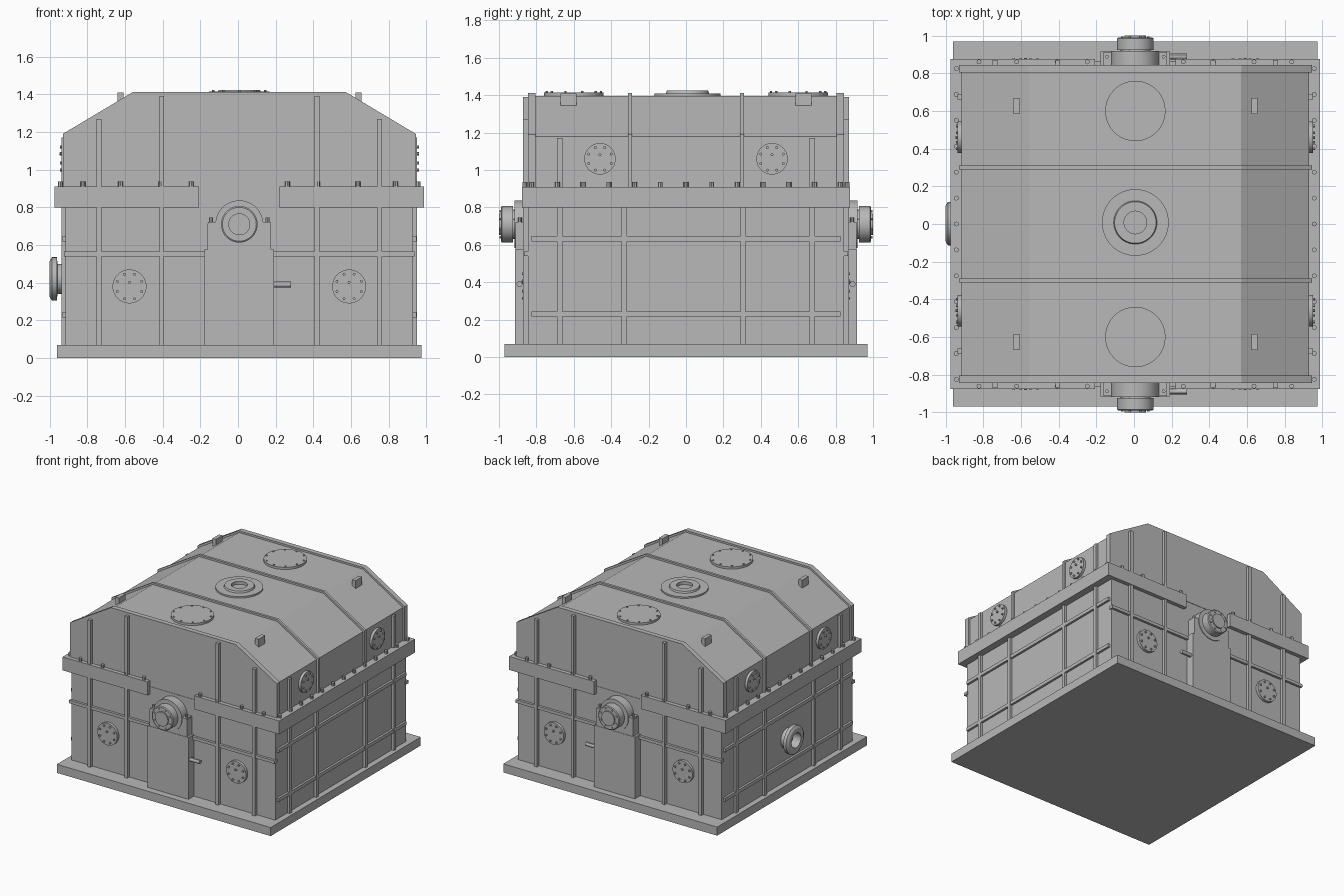
import bpy, bmesh, math
from mathutils import Vector, Matrix

if "Cube" in bpy.data.objects:
    bpy.data.objects.remove(bpy.data.objects["Cube"])

STEEL = bpy.data.materials.new("steel_grey")
STEEL.use_nodes = True
GREY = (0.48, 0.48, 0.48, 1)
STEEL.diffuse_color = GREY
STEEL.node_tree.nodes["Principled BSDF"].inputs["Base Color"].default_value = GREY

CX = 0.007      # centre line of the housing
WALL_Y = 0.845  # end walls
WALL_X = 0.922  # side walls
SIGNS = (-1, 1)


def finish(name, bm):
    bmesh.ops.recalc_face_normals(bm, faces=bm.faces)
    mesh = bpy.data.meshes.new(name)
    bm.to_mesh(mesh)
    bm.free()
    mesh.materials.append(STEEL)
    mesh.polygons.foreach_set("use_smooth", [True] * len(mesh.polygons))
    mesh.set_sharp_from_angle(angle=math.radians(30))
    obj = bpy.data.objects.new(name, mesh)
    bpy.context.collection.objects.link(obj)
    return obj


def box(bm, x0, x1, y0, y1, z0, z1):
    mid = Vector((x0 + x1, y0 + y1, z0 + z1)) / 2
    size = Matrix.Diagonal((abs(x1 - x0), abs(y1 - y0), abs(z1 - z0), 1))
    bmesh.ops.create_cube(bm, size=1, matrix=Matrix.Translation(mid) @ size)


def prism(bm, outline, y0, y1):
    """Extrude an x/z outline along y."""
    face = bm.faces.new([bm.verts.new((x, y0, z)) for x, z in outline])
    ext = bmesh.ops.extrude_face_region(bm, geom=[face])
    verts = [v for v in ext["geom"] if isinstance(v, bmesh.types.BMVert)]
    bmesh.ops.translate(bm, verts=verts, vec=(0, y1 - y0, 0))


def frame(centre, axis):
    turn = Vector((0, 0, 1)).rotation_difference(Vector(axis))
    return Matrix.Translation(centre) @ turn.to_matrix().to_4x4()


def lathe(bm, centre, axis, profile, steps=40):
    """Revolve (radius, height) points about an axis."""
    verts = [bm.verts.new((r, 0, h)) for r, h in profile]
    edges = [bm.edges.new(pair) for pair in zip(verts, verts[1:])]
    ret = bmesh.ops.spin(bm, geom=verts + edges, cent=(0, 0, 0), axis=(0, 0, 1),
                         angle=math.tau, steps=steps, use_merge=True)
    seen = set(verts)
    for item in ret["geom_last"]:
        if isinstance(item, bmesh.types.BMVert):
            seen.add(item)
    # gather the whole revolved island
    stack = list(seen)
    while stack:
        for e in stack.pop().link_edges:
            for v in e.verts:
                if v not in seen:
                    seen.add(v)
                    stack.append(v)
    bmesh.ops.remove_doubles(bm, verts=list(seen), dist=1e-5)
    island, stack = set(), [v for v in bm.verts if v in seen]
    island.update(stack)
    bmesh.ops.transform(bm, matrix=frame(centre, axis), verts=list(island))


def disc(bm, centre, axis, r, h, steps=40):
    lathe(bm, centre, axis, [(0, 0), (r, 0), (r, h), (0, h)], steps)


def bolt_ring(bm, centre, axis, r, count, size, h):
    m = frame(centre, axis)
    for i in range(count):
        a = math.tau * (i + 0.5) / count
        disc(bm, m @ Vector((r * math.cos(a), r * math.sin(a), 0)), axis, size, h, 6)


def house(half, flat, eave, top, foot):
    return [(CX - half, foot), (CX + half, foot), (CX + half, eave),
            (CX + flat, top), (CX - flat, top), (CX - half, eave)]


# Base plate and housing
bm = bmesh.new()
box(bm, CX - 0.968, CX + 0.968, -0.97, 0.97, 0, 0.07)
finish("base_plate", bm)
bm = bmesh.new()
box(bm, CX - WALL_X, CX + WALL_X, -WALL_Y, WALL_Y, 0.06, 0.86)
finish("lower_housing", bm)
bm = bmesh.new()
prism(bm, house(WALL_X, 0.562, 1.18, 1.397, 0.86), -WALL_Y + 0.003, WALL_Y - 0.003)
finish("upper_cover", bm)

# Raised bands across the cover
bm = bmesh.new()
for s in SIGNS:
    for y0, y1 in ((0.805, WALL_Y), (0.29, 0.31)):
        prism(bm, house(0.937, 0.565, 1.19, 1.412, 0.88), s * y0, s * y1)
finish("cover_bands", bm)

# Split-line flange, open around the shafts
bm = bmesh.new()
for s in SIGNS:
    box(bm, CX + s * 0.9, CX + s * 0.98, -0.877, 0.877, 0.80, 0.91)
    for t in SIGNS:
        box(bm, CX + s * 0.213, CX + s * 0.98, t * 0.83, t * 0.877, 0.80, 0.91)
finish("split_flange", bm)

# Flange bolts
bm = bmesh.new()
UP = (0, 0, 1)
for s in SIGNS:
    for i in range(-6, 7):
        disc(bm, (CX + s * 0.95, i * 0.1375, 0.9), UP, 0.013, 0.036, 8)
    for x in (0.255, 0.415, 0.63, 0.83):
        for t in SIGNS:
            disc(bm, (CX + s * x, t * 0.861, 0.9), UP, 0.013, 0.036, 8)
finish("flange_bolts", bm)

# Stiffening ribs on the end walls and side walls
bm = bmesh.new()
for s in SIGNS:
    for t in SIGNS:
        for x, top in ((0.745, 1.27), (0.412, 1.39)):
            box(bm, CX + s * x - 0.013, CX + s * x + 0.013,
                t * 0.83, t * 0.872, 0.07, top)
    box(bm, CX - 0.93, CX + 0.93, s * 0.83, s * 0.865, 0.54, 0.565)
finish("end_ribs", bm)
bm = bmesh.new()
for s in SIGNS:
    for y, top in ((-0.675, 1.17), (-0.33, 0.82), (0.305, 0.82), (0.675, 1.17)):
        box(bm, CX + s * 0.9, CX + s * 0.943, y - 0.014, y + 0.014, 0.07, top)
    for z in (0.23, 0.633):
        box(bm, CX + s * 0.9, CX + s * 0.94, -0.825, 0.825, z - 0.014, z + 0.014)
finish("side_ribs", bm)

# Inspection covers on all walls
bm = bmesh.new()


def inspection_cover(centre, axis, r):
    disc(bm, centre, axis, r, 0.028)
    bolt_ring(bm, centre, axis, r * 0.78, 8, 0.008, 0.038)
    c = Vector(centre) + Vector((0, 0, 0.022))
    disc(bm, c, axis, 0.008, 0.04, 8)


for s in SIGNS:
    for t in SIGNS:
        inspection_cover((CX + s * 0.583, t * 0.84, 0.38), (0, t, 0), 0.09)
        inspection_cover((CX + s * 0.915, t * 0.46, 1.06), (s, 0, 0), 0.084)
finish("inspection_covers", bm)

# Roof hatches and central vent
bm = bmesh.new()
for s in SIGNS:
    disc(bm, (CX, s * 0.6, 1.38), UP, 0.16, 0.035, 48)
    bolt_ring(bm, (CX, s * 0.6, 1.38), UP, 0.145, 10, 0.007, 0.042)
finish("roof_hatches", bm)
bm = bmesh.new()
lathe(bm, (CX, 0.008, 1.38), UP, [(0, 0), (0.177, 0), (0.177, 0.03), (0.115, 0.03),
      (0.11, 0.044), (0.06, 0.044), (0.06, 0.02), (0, 0.02)], 48)
finish("roof_vent", bm)

# Lifting lugs on the slopes
bm = bmesh.new()
for s in SIGNS:
    for t in SIGNS:
        x = CX + s * 0.632
        box(bm, x - 0.016, x + 0.016, t * 0.585, t * 0.67, 1.32, 1.41)
finish("lifting_lugs", bm)

# Shaft pedestals, bearing caps and couplings at both ends
for s, end in zip(SIGNS, ("front", "back")):
    bm = bmesh.new()
    box(bm, CX - 0.185, CX + 0.185, s * 0.83, s * 0.915, 0.07, 0.575)
    box(bm, CX - 0.168, CX + 0.168, s * 0.83, s * 0.912, 0.57, 0.715)
    finish(end + "_pedestal", bm)
    bm = bmesh.new()
    disc(bm, (CX, s * 0.84, 0.71), (0, s, 0), 0.127, 0.078, 48)
    for t in SIGNS:
        box(bm, CX + t * 0.11, CX + t * 0.165, s * 0.84, s * 0.912, 0.70, 0.722)
        disc(bm, (CX + t * 0.15, s * 0.888, 0.71), UP, 0.01, 0.036, 8)
    finish(end + "_bearing_cap", bm)
    bm = bmesh.new()
    lathe(bm, (CX, s * 0.9, 0.71), (0, s, 0),
          [(0, 0), (0.08, 0), (0.08, 0.024), (0.097, 0.024), (0.097, 0.085),
           (0.09, 0.09), (0.058, 0.09), (0.058, 0.1), (0, 0.1)], 48)
    bolt_ring(bm, (CX, s * 0.9, 0.71), (0, s, 0), 0.075, 8, 0.007, 0.096)
    finish(end + "_coupling", bm)
    bm = bmesh.new()
    disc(bm, (CX + 0.17, s * 0.89, 0.39), (1, 0, 0), 0.016, 0.105, 12)
    finish(end + "_drain_pipe", bm)

# Flanged nozzle on the right side
bm = bmesh.new()
NOZZLE = (-0.90, 0.002, 0.42)
lathe(bm, NOZZLE, (-1, 0, 0), [(0, 0), (0.08, 0), (0.08, 0.058), (0.115, 0.062),
      (0.115, 0.088), (0.095, 0.1), (0.06, 0.1), (0.06, 0.03), (0, 0.03)], 48)
finish("side_nozzle", bm)
